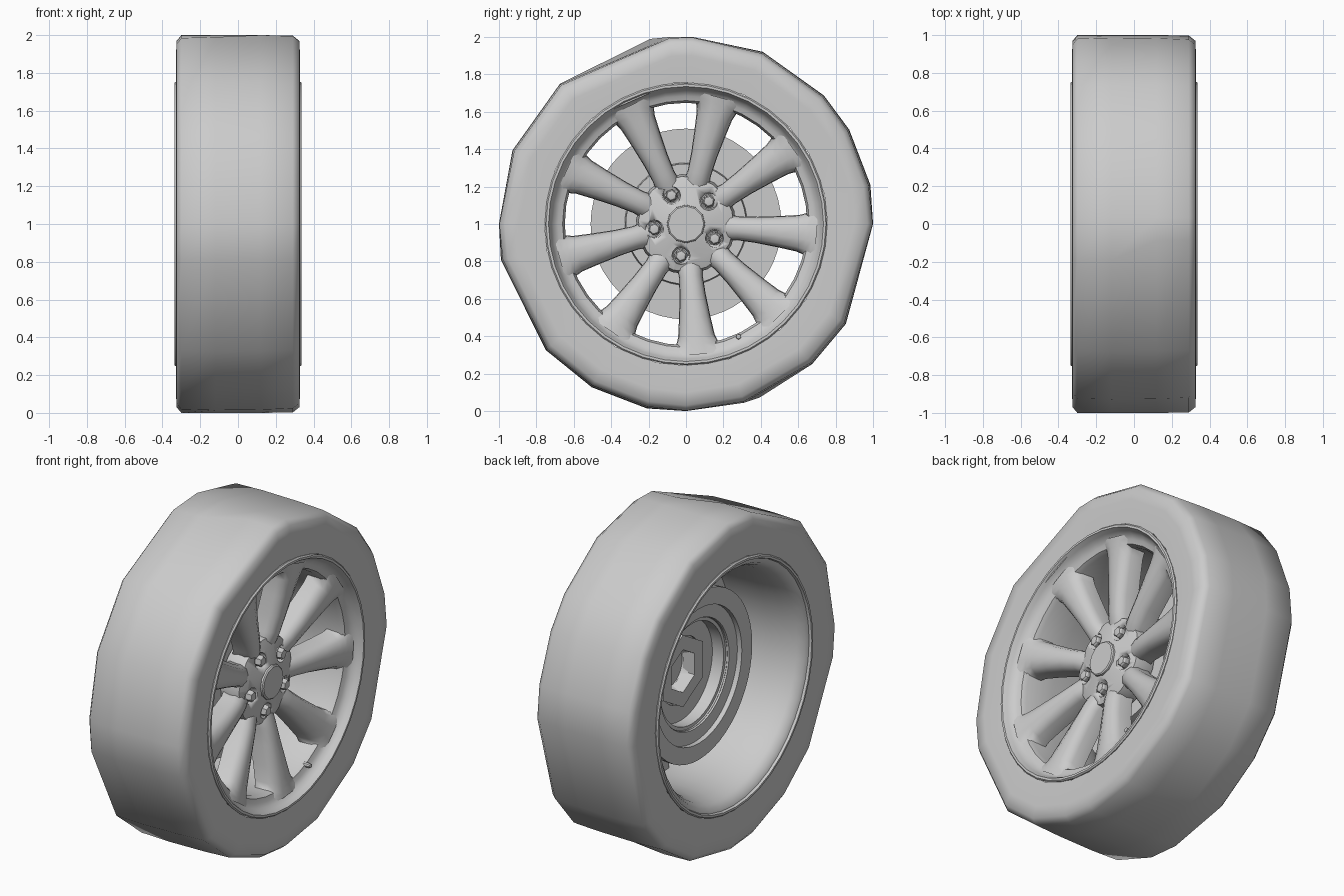
import bpy, bmesh, math
from math import sin, cos, radians, pi

if "Cube" in bpy.data.objects:
    bpy.data.objects.remove(bpy.data.objects["Cube"])

CZ = 1.0  # axle height


def finish(name, bm, angle=40):
    bmesh.ops.remove_doubles(bm, verts=bm.verts, dist=1e-5)
    bmesh.ops.recalc_face_normals(bm, faces=bm.faces)
    me = bpy.data.meshes.new(name)
    bm.to_mesh(me)
    bm.free()
    ob = bpy.data.objects.new(name, me)
    bpy.context.collection.objects.link(ob)
    bpy.ops.object.select_all(action='DESELECT')
    ob.select_set(True)
    bpy.context.view_layer.objects.active = ob
    bpy.ops.object.shade_smooth_by_angle(angle=radians(angle))
    return ob


def clamp(v):
    return max(-1.0, min(1.0, v))


def lathe(bm, profile, angles, centre=(0, CZ), closed=False):
    """Spin an (x, radius) profile around an axis parallel to x; angles is a list or a function of x."""
    at = angles if callable(angles) else (lambda x: angles)
    rings = [[bm.verts.new((x, centre[0] + clamp(r * cos(a)), centre[1] + clamp(r * sin(a))))
              for a in at(x)] for x, r in profile]
    pairs = list(zip(rings, rings[1:]))
    if closed:
        pairs.append((rings[-1], rings[0]))
    n = len(rings[0])
    for r0, r1 in pairs:
        for i in range(n):
            j = (i + 1) % n
            bm.faces.new((r0[i], r0[j], r1[j], r1[i]))


def even(n, start=0.0):
    return [radians(start) + 2 * pi * i / n for i in range(n)]


def polar(r, deg):
    return r * cos(radians(deg)), CZ + r * sin(radians(deg))


# Tyre: coarse, unevenly faceted tread, slightly twisted between the two shoulders
def tyre_angles(x):
    top, bottom = (95, 288) if x > 0 else (101, 293)
    return [radians(a) for a in (0, 12, 30, 43, 66, 88, top, 132, 157, 180, 191,
                                 222, 240, 258, 270, bottom, 312, 328)]


bm = bmesh.new()
lathe(bm, [(0.322, 0.757), (0.328, 0.90), (0.325, 0.97), (0.29, 0.998), (0.12, 1.005),
           (-0.12, 1.008), (-0.30, 1.003), (-0.325, 0.97), (-0.328, 0.90), (-0.322, 0.757)], tyre_angles)
finish("tyre", bm, 60)

# Rim barrel with rolled lips and a front flange that carries the spokes
bm = bmesh.new()
lathe(bm, [(0.29, 0.75), (0.327, 0.755), (0.335, 0.748), (0.335, 0.735), (0.31, 0.722),
           (0.285, 0.71), (0.27, 0.685), (0.262, 0.66), (0.235, 0.648), (0.05, 0.648),
           (-0.10, 0.652), (-0.20, 0.665), (-0.27, 0.682), (-0.31, 0.705), (-0.32, 0.73),
           (-0.335, 0.735), (-0.335, 0.748), (-0.327, 0.755), (-0.29, 0.75)], even(40))
finish("rim", bm, 40)

# Nine flared spokes: stations of (radius, half width, front x, depth)
stations = [(0.17, 0.055, 0.185, 0.10), (0.23, 0.070, 0.205, 0.13), (0.28, 0.064, 0.220, 0.13),
            (0.38, 0.070, 0.238, 0.13), (0.50, 0.084, 0.258, 0.13), (0.60, 0.098, 0.274, 0.13),
            (0.645, 0.114, 0.281, 0.13), (0.675, 0.135, 0.286, 0.11), (0.70, 0.160, 0.290, 0.08)]
bm = bmesh.new()
for k in range(9):
    a = radians(75.3 + 40 * k)
    rings = []
    for r, w, x, d in stations:
        section = [(-1, x - d), (-0.96, x - 0.05), (-0.74, x - 0.016), (-0.28, x),
                   (0.28, x), (0.74, x - 0.016), (0.96, x - 0.05), (1, x - d)]
        rings.append([bm.verts.new((px, r * cos(a) - t * w * sin(a), CZ + r * sin(a) + t * w * cos(a)))
                      for t, px in section])
    # keep the wide outer end inside the round barrel
    for v in rings[-1] + rings[-2] + rings[-3]:
        rad = math.hypot(v.co.y, v.co.z - CZ)
        lim = 0.715 if v.co.x > 0.27 else 0.655
        if rad > lim:
            v.co.y *= lim / rad
            v.co.z = CZ + (v.co.z - CZ) * lim / rad
    for r0, r1 in zip(rings, rings[1:]):
        for i in range(8):
            j = (i + 1) % 8
            bm.faces.new((r0[i], r0[j], r1[j], r1[i]))
    bm.faces.new(rings[0])
finish("spokes", bm, 60)

# Hub with a recessed back
bm = bmesh.new()
lathe(bm, [(0.226, 0.0), (0.226, 0.095), (0.215, 0.125), (0.205, 0.20), (0.185, 0.255), (0.13, 0.268),
           (0.06, 0.255), (0.06, 0.13), (0.11, 0.12), (0.11, 0.0)], even(18, 15.3))
hub = finish("hub", bm, 35)

# Pockets around the lug nuts
bm = bmesh.new()
lug_angles = [117 + 72 * k for k in range(5)]
for a in lug_angles:
    lathe(bm, [(0.165, 0.0), (0.165, 0.042), (0.26, 0.058), (0.26, 0.0)], even(12), polar(0.172, a))
cutter = finish("lug_pocket_cutter", bm)
cutter.hide_render = True
mod = hub.modifiers.new("pockets", 'BOOLEAN')
mod.operation = 'DIFFERENCE'
mod.object = cutter
mod.solver = 'EXACT'
bpy.context.view_layer.objects.active = hub
bpy.ops.object.modifier_apply(modifier=mod.name)
bpy.data.objects.remove(cutter)

# Centre cap
bm = bmesh.new()
lathe(bm, [(0.20, 0.105), (0.234, 0.102), (0.24, 0.095), (0.24, 0.0)], even(12))
finish("centre_cap", bm, 30)

# Lug nuts: hexagonal body on a round flange with a domed tip
bm = bmesh.new()
for a in lug_angles:
    c = polar(0.172, a)
    lathe(bm, [(0.16, 0.036), (0.185, 0.036), (0.19, 0.030)], even(12), c)
    lathe(bm, [(0.17, 0.033), (0.215, 0.033), (0.225, 0.026), (0.23, 0.0)], even(6, 20), c)
finish("lug_nuts", bm, 30)

# Brake disc: flat ring and a hat whose plate meets the hub
bm = bmesh.new()
lathe(bm, [(-0.05, 0.51), (-0.05, 0.325), (0.05, 0.322), (0.05, 0.20), (0.035, 0.20), (0.035, 0.305),
           (-0.04, 0.305), (-0.04, 0.325), (-0.06, 0.33), (-0.06, 0.41), (-0.09, 0.41),
           (-0.09, 0.51)], even(48), closed=True)
finish("brake_disc", bm, 30)

# Six-sided carrier behind the hub
bm = bmesh.new()
lathe(bm, [(0.06, 0.22), (0.02, 0.22), (0.02, 0.13), (0.10, 0.13)], even(6, 30))
finish("hub_carrier", bm, 30)

# Valve stem
bm = bmesh.new()
c = polar(0.665, -65)
lathe(bm, [(0.20, 0.0), (0.20, 0.013), (0.25, 0.011), (0.252, 0.015), (0.295, 0.013), (0.30, 0.0)],
      even(8), c)
finish("valve_stem", bm, 30)
